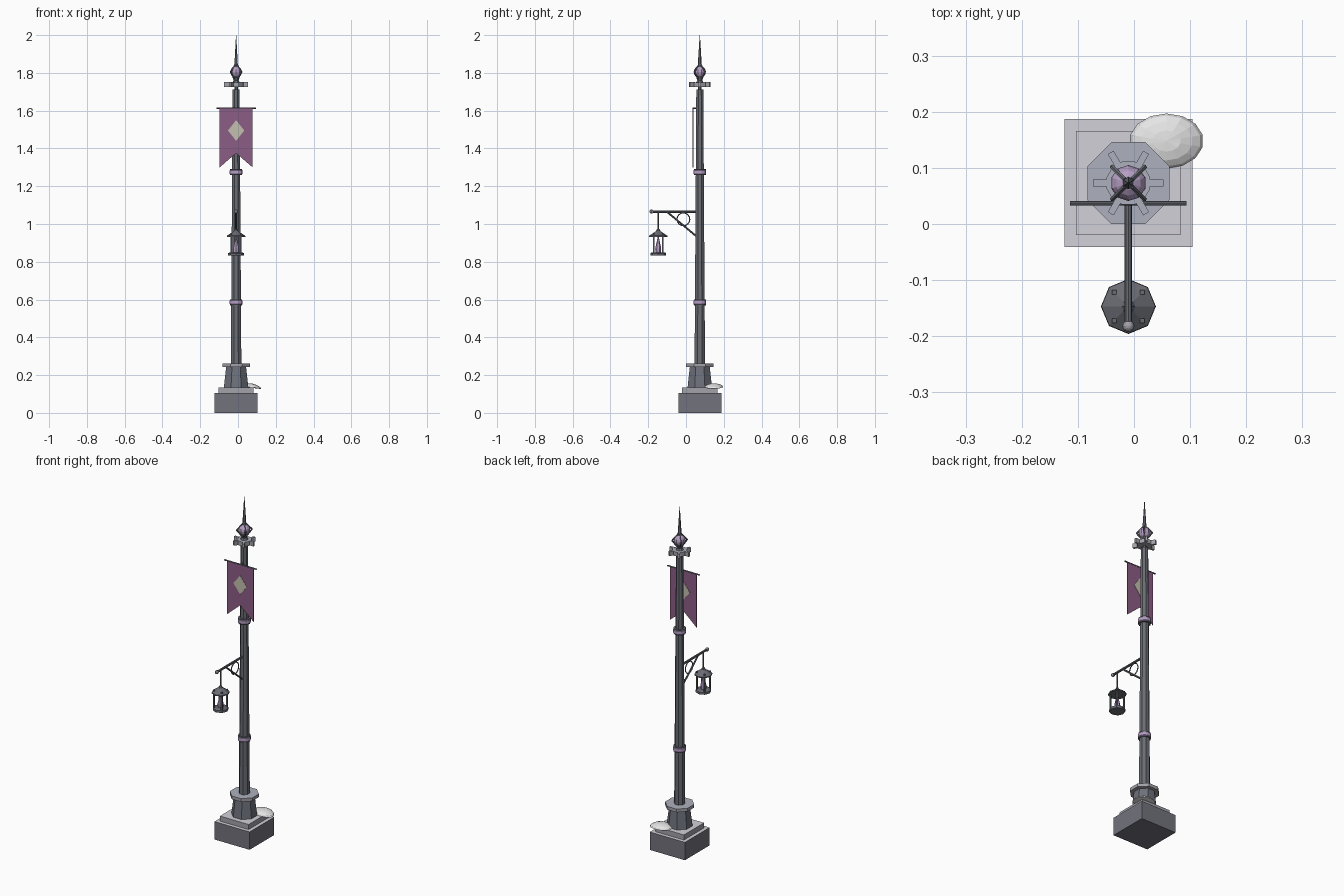
import bpy, bmesh, math
from math import pi, sin, cos
from mathutils import Vector

if "Cube" in bpy.data.objects:
    bpy.data.objects.remove(bpy.data.objects["Cube"], do_unlink=True)

PX, PY = -0.010, 0.073      # post axis
LY = -0.147                 # lantern axis


def material(name, r, g, b):
    m = bpy.data.materials.new(name)
    m.use_nodes = True
    m.diffuse_color = (r, g, b, 1)
    m.node_tree.nodes["Principled BSDF"].inputs["Base Color"].default_value = (r, g, b, 1)
    return m


STONE = material("dark stone", 0.17, 0.17, 0.205)
STEP = material("mid stone", 0.36, 0.36, 0.40)
PALE = material("pale stone top", 0.64, 0.64, 0.69)
SLATE = material("slate stone", 0.155, 0.165, 0.20)
CAP = material("pale slate top", 0.42, 0.44, 0.51)
IRON = material("dark iron", 0.145, 0.152, 0.175)
LILAC = material("lilac crystal", 0.47, 0.35, 0.56)
CLOTH = material("purple cloth", 0.265, 0.11, 0.235)
CREAM = material("cream emblem", 0.55, 0.52, 0.43)
SNOW = material("snow", 0.80, 0.80, 0.81)


def finish(name, bm, mat):
    bmesh.ops.recalc_face_normals(bm, faces=bm.faces)
    me = bpy.data.meshes.new(name)
    bm.to_mesh(me)
    bm.free()
    ob = bpy.data.objects.new(name, me)
    bpy.context.collection.objects.link(ob)
    me.materials.append(mat)
    return ob


def paint_top(ob, mat):
    """Give upward faces their own colour."""
    ob.data.materials.append(mat)
    for f in ob.data.polygons:
        if f.normal.z > 0.9:
            f.material_index = 1


def box(name, center, size, mat, turn=0):
    bm = bmesh.new()
    bmesh.ops.create_cube(bm, size=1)
    for v in bm.verts:
        v.co = Vector(a * b for a, b in zip(v.co, size))
    ob = finish(name, bm, mat)
    ob.location = center
    ob.rotation_euler.z = turn
    return ob


def turned(name, x, y, profile, sides, mat, flat_front=True):
    """Stack of rings from (radius, height) pairs, closed at both ends."""
    bm = bmesh.new()
    off = pi / sides if flat_front else 0
    rings = []
    for r, z in profile:
        rings.append([bm.verts.new((x + r * cos(off + 2 * pi * i / sides),
                                    y + r * sin(off + 2 * pi * i / sides), z))
                      for i in range(sides)])
    for a, b in zip(rings, rings[1:]):
        for i in range(sides):
            j = (i + 1) % sides
            bm.faces.new((a[i], a[j], b[j], b[i]))
    bm.faces.new(rings[0])
    bm.faces.new(rings[-1])
    return finish(name, bm, mat)


def ball(name, center, radius, mat, segs=10):
    bm = bmesh.new()
    bmesh.ops.create_uvsphere(bm, u_segments=segs, v_segments=8, radius=radius)
    ob = finish(name, bm, mat)
    ob.location = center
    return ob


def rod(name, a, b, radius, mat, sides=8):
    a, b = Vector(a), Vector(b)
    bm = bmesh.new()
    bmesh.ops.create_cone(bm, cap_ends=True, segments=sides, radius1=radius,
                          radius2=radius, depth=(b - a).length)
    ob = finish(name, bm, mat)
    ob.location = (a + b) / 2
    ob.rotation_euler = (b - a).to_track_quat('Z', 'Y').to_euler()
    return ob


def plate(name, outline, y, thick, mat):
    """Upright sheet in the x-z plane."""
    bm = bmesh.new()
    f = bm.faces.new([bm.verts.new((PX + x, y - thick / 2, z)) for x, z in outline])
    out = bmesh.ops.extrude_face_region(bm, geom=[f])
    for v in out["geom"]:
        if isinstance(v, bmesh.types.BMVert):
            v.co.y += thick
    return finish(name, bm, mat)


# Stone base and pedestal
paint_top(box("base_block", (PX, PY, 0.0525), (0.228, 0.228, 0.105), STONE), PALE)
paint_top(box("base_step", (PX, PY, 0.12), (0.186, 0.186, 0.03), STEP), PALE)
turned("pedestal", PX, PY, [(0.07, 0.135), (0.057, 0.245)], 8, SLATE)
paint_top(turned("pedestal_cap", PX, PY, [(0.079, 0.243), (0.079, 0.262)], 8, STEP), CAP)

# Snow heap on the base corner
snow = ball("snow_heap", (0, 0, 0), 1, SNOW, 14)
for v in snow.data.vertices:
    v.co = Vector((0.058 + v.co.x * 0.066, 0.148 + v.co.y * 0.049,
                   0.136 + v.co.z * (0.02 if v.co.z > 0 else 0.004)
                   - 0.012 * max(0, v.co.x - 0.3)))

# Tapered post with banded collars
turned("post", PX, PY, [(0.030, 0.26), (0.020, 1.712)], 8, IRON)
turned("post_pin", PX, PY, [(0.01, 1.70), (0.01, 1.73)], 8, IRON)
for z in (0.585, 1.275):
    turned("collar", PX, PY, [(0.03, z - 0.015), (0.035, z - 0.009),
                              (0.035, z + 0.009), (0.03, z + 0.015)], 12, LILAC)
    for s in (-1, 1):
        turned("collar_trim", PX, PY, [(0.033, z + s * 0.014 - 0.002),
                                       (0.033, z + s * 0.014 + 0.002)], 12, IRON)

# Toothed crown
paint_top(turned("crown_disc", PX, PY, [(0.04, 1.725), (0.04, 1.75)], 12, STEP), CAP)
for i in range(6):
    a = i * pi / 3
    paint_top(box("crown_tooth", (PX + 0.048 * cos(a), PY + 0.048 * sin(a), 1.738),
                  (0.03, 0.012, 0.026), STEP, a), CAP)

# Gem, claws and spire
turned("finial_neck", PX, PY, [(0.022, 1.749), (0.014, 1.76), (0.02, 1.775)], 8, IRON)
ball("finial_gem", (PX, PY, 1.805), 0.032, LILAC)
for i in range(4):
    a = pi / 4 + i * pi / 2
    pts = [(PX + r * cos(a), PY + r * sin(a), z)
           for r, z in ((0.014, 1.77), (0.041, 1.805), (0.008, 1.842))]
    for p, q in zip(pts, pts[1:]):
        rod("gem_claw", p, q, 0.0045, IRON, 6)
turned("spire", PX, PY, [(0.011, 1.835), (0.0008, 2.0)], 6, IRON)

# Banner
rod("banner_rod", (PX - 0.104, 0.037, 1.614), (PX + 0.104, 0.037, 1.614), 0.004, IRON)
rod("banner_bracket", (PX, 0.037, 1.614), (PX, PY, 1.614), 0.004, IRON)
plate("banner", [(-0.087, 1.612), (0.087, 1.612), (0.087, 1.3), (0, 1.375), (-0.087, 1.3)],
      0.037, 0.004, CLOTH)
plate("banner_emblem", [(0, 1.55), (0.043, 1.495), (0, 1.44), (-0.043, 1.495)],
      0.037, 0.007, CREAM)

# Lantern arm with brace and scroll ring
rod("arm", (PX, PY, 1.066), (PX, -0.185, 1.066), 0.0065, IRON)
rod("arm_brace", (PX, 0.055, 0.935), (PX, -0.1, 1.064), 0.005, IRON)
bpy.ops.mesh.primitive_torus_add(major_radius=0.034, minor_radius=0.003, major_segments=16,
                                 minor_segments=6, location=(PX, -0.014, 1.025),
                                 rotation=(0, pi / 2, 0))
bpy.context.object.name = "arm_scroll"
bpy.context.object.data.materials.append(IRON)
ball("arm_knob", (PX, -0.182, 1.066), 0.011, STEP, 8)

# Lantern
rod("lantern_hanger", (PX, LY, 0.965), (PX, LY, 1.064), 0.0035, IRON, 6)
turned("lantern_roof", PX, LY, [(0.049, 0.932), (0.048, 0.938), (0.012, 0.962), (0.006, 0.974)],
       8, IRON, False)
turned("lantern_floor", PX, LY, [(0.042, 0.832), (0.042, 0.845), (0.034, 0.85)], 8, IRON, False)
for sx in (-1, 1):
    for sy in (-1, 1):
        box("lantern_bar", (PX + sx * 0.025, LY + sy * 0.025, 0.898),
            (0.008, 0.008, 0.105), IRON)
turned("lantern_crystal", PX, LY, [(0.015, 0.848), (0.016, 0.87), (0.002, 0.935)], 6, LILAC)
